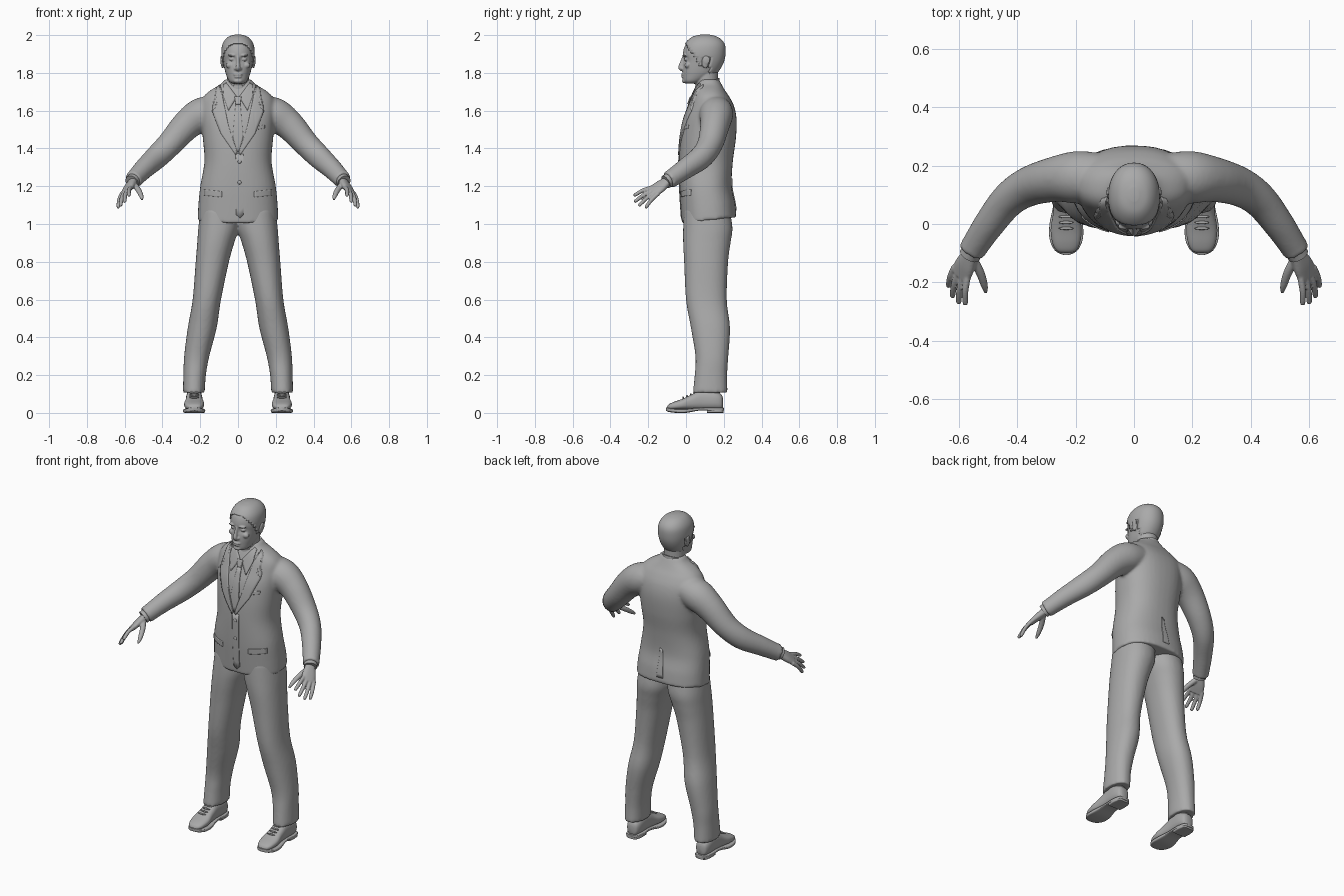
import bpy, bmesh, math
from mathutils import Vector, Matrix
from mathutils.bvhtree import BVHTree

cube = bpy.data.objects.get("Cube")
if cube:
    bpy.data.objects.remove(cube)

GREY = (0.4, 0.4, 0.4, 1)
mat = bpy.data.materials.new("plain grey")
mat.use_nodes = True
mat.diffuse_color = GREY
mat.node_tree.nodes["Principled BSDF"].inputs["Base Color"].default_value = GREY


# ---------- helpers ----------
def smooth_rows(rows, n=6):
    """Catmull-Rom interpolation of number tuples."""
    out = []
    for i in range(len(rows) - 1):
        a, b, c, d = (rows[min(max(i + k, 0), len(rows) - 1)] for k in (-1, 0, 1, 2))
        for t in (j / n for j in range(n)):
            out.append([q + t / 2 * (r - p + t * (2*p - 5*q + 4*r - s + t * (3*(q - r) + s - p)))
                        for p, q, r, s in zip(a, b, c, d)])
    return out + [list(rows[-1])]


def loft(bm, rings, e=2.0, sides=40):
    """Skin superellipse rings given as (centre, u axis, v axis)."""
    loops = []
    for c, u, v in rings:
        loop = []
        for i in range(sides):
            a = 2 * math.pi * i / sides
            p, q = (math.copysign(abs(f) ** (2 / e), f) for f in (math.cos(a), math.sin(a)))
            loop.append(bm.verts.new(Vector(c) + Vector(u) * p + Vector(v) * q))
        loops.append(loop)
    faces = [bm.faces.new(loops[0]), bm.faces.new(loops[-1])]
    for a, b in zip(loops, loops[1:]):
        for i in range(sides):
            j = (i + 1) % sides
            faces.append(bm.faces.new((a[i], a[j], b[j], b[i])))
    bmesh.ops.recalc_face_normals(bm, faces=faces)


def stack(bm, rows, e=2.0, tilt=0.0):
    """Upright form from rows of (z, x min, x max, y min, y max)."""
    rows = smooth_rows(rows)
    low, high = rows[0][0], rows[-1][0]
    rings = []
    for z, x0, x1, y0, y1 in rows:
        k = tilt * max(0, 1 - abs(z - low) / abs(high - low) * 3)
        rings.append((((x0 + x1) / 2, (y0 + y1) / 2, z), ((x1 - x0) / 2, 0, 0),
                      (0, (y1 - y0) / 2, k * (y1 - y0) / 2)))
    loft(bm, rings, e)


def sweep(bm, rows, width=(0, 0, 0), e=2.0, mirror=1, sides=24):
    """Tube from rows of (x, y, z, half width, half thickness)."""
    rows = smooth_rows(rows)
    pts = [Vector(r[:3]) for r in rows]
    rings = []
    for i, r in enumerate(rows):
        t = (pts[min(i + 1, len(pts) - 1)] - pts[max(i - 1, 0)]).normalized()
        w = Vector(width) if any(width) else t.cross(Vector((0, 0, 1)))
        w = (w - t * w.dot(t)).normalized()
        flip = Vector((mirror, 1, 1))
        rings.append((pts[i] * flip, w * r[3] * flip, t.cross(w) * r[4] * flip))
    loft(bm, rings, e, sides)


def blob(bm, c, r):
    m = Matrix.Translation(c) @ Matrix.Diagonal((*r, 1))
    bmesh.ops.create_uvsphere(bm, u_segments=20, v_segments=12, radius=1, matrix=m)


def finish(bm, name, mirror=False, voxel=0, relax=0, thick=0, angle=40):
    me = bpy.data.meshes.new(name)
    bm.to_mesh(me)
    bm.free()
    ob = bpy.data.objects.new(name, me)
    bpy.context.collection.objects.link(ob)
    me.materials.append(mat)
    if thick:
        s = ob.modifiers.new("thickness", "SOLIDIFY")
        s.thickness, s.offset = thick, 0
    if mirror:
        ob.modifiers.new("mirror", "MIRROR").use_mirror_merge = False
    if voxel:
        r = ob.modifiers.new("blend", "REMESH")
        r.mode, r.voxel_size, r.use_smooth_shade = "VOXEL", voxel, True
    if relax:
        s = ob.modifiers.new("relax", "SMOOTH")
        s.factor, s.iterations = 0.5, relax
    bpy.ops.object.select_all(action="DESELECT")
    ob.select_set(True)
    bpy.context.view_layer.objects.active = ob
    bpy.ops.object.shade_smooth_by_angle(angle=math.radians(angle))
    return ob


# ---------- jacket with sleeves ----------
bm = bmesh.new()
torso = [(1.02, .214, -.022, .268), (1.1, .21, -.028, .26), (1.2, .2, -.034, .242),
         (1.33, .178, -.036, .248), (1.45, .186, -.03, .264), (1.55, .195, -.014, .268),
         (1.62, .198, .012, .256), (1.67, .185, .03, .232), (1.705, .15, .044, .208),
         (1.74, .092, .06, .188), (1.765, .07, .07, .175)]
stack(bm, [(z, -w, w, a, b) for z, w, a, b in torso], 2.35, .11)
for side in (1, -1):
    sweep(bm, [(.1, .16, 1.605, .08, .075), (.19, .16, 1.58, .09, .09), (.27, .153, 1.525, .078, .08),
               (.36, .128, 1.425, .068, .068), (.43, .082, 1.355, .06, .064), (.495, 0, 1.295, .053, .055),
               (.545, -.075, 1.243, .047, .048), (.556, -.093, 1.232, .048, .049)], mirror=side)
jacket = finish(bm, "jacket", voxel=.009, relax=5)

# ---------- trousers ----------
bm = bmesh.new()
stack(bm, [(.108, .176, .292, .036, .22), (.2, .17, .289, .046, .218), (.3, .152, .285, .05, .224),
           (.45, .113, .266, .026, .233), (.6, .09, .24, 0, .216), (.8, .048, .224, -.01, .223),
           (.9, .02, .216, -.015, .236), (.98, -.005, .21, -.015, .246), (1.08, -.01, .198, -.01, .23)], 2.2)
finish(bm, "trousers", mirror=True, voxel=.009, relax=4)

# ---------- head and neck ----------
skull = [(1.743, .03, 0, .06), (1.757, .048, -.014, .09), (1.79, .063, -.018, .15), (1.82, .071, -.018, .176),
         (1.86, .078, -.015, .195), (1.9, .082, -.017, .202), (1.94, .078, -.007, .2),
         (1.968, .064, .014, .184), (1.987, .042, .042, .155), (1.996, .012, .08, .12)]
bm = bmesh.new()
stack(bm, [(z, -w, w, a, b) for z, w, a, b in skull], 2.15)
for v in bm.verts:                                   # eye sockets
    if v.co.y < .06:
        d = (abs(v.co.x) - .033) ** 2 + (v.co.z - 1.873) ** 2
        v.co.y += .014 * math.exp(-d / .0003)
sweep(bm, [(0, .115, 1.66, .066, .062), (0, .11, 1.74, .06, .06), (0, .105, 1.84, .06, .065)], (1, 0, 0))
sweep(bm, [(0, -.006, 1.895, .008, .01), (0, -.02, 1.855, .009, .012), (0, -.029, 1.828, .013, .012),
           (0, -.02, 1.815, .01, .008)], (1, 0, 0))
blob(bm, (0, -.016, 1.792), (.025, .01, .006))       # upper lip
blob(bm, (0, -.015, 1.779), (.021, .01, .006))       # lower lip
blob(bm, (0, -.008, 1.757), (.024, .013, .012))      # chin
for s in (1, -1):
    blob(bm, (s * .012, -.018, 1.822), (.009, .01, .008))     # nostril
    blob(bm, (s * .033, .001, 1.872), (.015, .011, .008))     # eye
    blob(bm, (s * .032, -.008, 1.893), (.024, .012, .006))    # brow
    blob(bm, (s * .045, .008, 1.84), (.02, .016, .016))       # cheek
    blob(bm, (s * .082, .102, 1.857), (.009, .019, .033))     # ear
    blob(bm, (s * .089, .108, 1.868), (.005, .02, .024))      # ear rim
finish(bm, "head", voxel=.004, relax=3)

# ---------- hair ----------
bm = bmesh.new()
stack(bm, [(z + .004, -w - .004, w + .004, a - .002, b + .005) for z, w, a, b in skull], 2.15)
drop = [f for f in bm.faces for c in [f.calc_center_median()]
        if c.z < 1.79 or c.z < 1.945 - 1.5 * (c.y - .005) or
        (c.z < 1.885 and .085 < c.y < .125)]
bmesh.ops.delete(bm, geom=drop, context="FACES")
finish(bm, "hair", thick=.005)

# ---------- hands ----------
bm = bmesh.new()
across = Vector((.7, .5, -.5)).normalized()
sweep(bm, [(.537, -.06, 1.253, .027, .022), (.556, -.1, 1.226, .028, .021),
           (.577, -.14, 1.196, .039, .019), (.595, -.178, 1.168, .042, .013)], across, 2.4)
knuckle = Vector((.591, -.162, 1.178))
tips = [(.578, -.278, 1.15), (.601, -.274, 1.117), (.623, -.252, 1.096), (.636, -.216, 1.085)]
for i, tip in enumerate(tips):
    a, b = knuckle + across * (.021 * i - .0315), Vector(tip)
    mid = a.lerp(b, .5) + Vector((.004, 0, .006))
    sweep(bm, [(*a, .0115, .0115), (*mid, .011, .0105), (*a.lerp(b, .92), .0095, .009), (*b, .004, .004)])
sweep(bm, [(.553, -.115, 1.213, .015, .015), (.527, -.165, 1.18, .015, .014),
           (.512, -.21, 1.148, .012, .011), (.507, -.236, 1.128, .005, .005)])
finish(bm, "hands", mirror=True, voxel=.004, relax=3)

# ---------- shirt cuffs ----------
bm = bmesh.new()
sweep(bm, [(.54, -.068, 1.248, .036, .036), (.562, -.107, 1.223, .037, .037)])
finish(bm, "shirt_cuffs", mirror=True)


# ---------- shoes ----------
def shoe_form(bm, rows, e, cx=.232):
    loft(bm, [((cx, y, (a + b) / 2), (w, 0, 0), (0, 0, (b - a) / 2))
              for y, w, a, b in smooth_rows(rows)], e)


bm = bmesh.new()
shoe_form(bm, [(.195, .018, .03, .08), (.185, .034, .018, .1), (.15, .043, .016, .118), (.08, .043, .016, .122),
               (.03, .046, .016, .098), (-.02, .053, .016, .074), (-.065, .047, .016, .058),
               (-.09, .034, .018, .046), (-.1, .016, .02, .034)], 2.5)
for i in range(4):                                   # laces
    y = .045 - .02 * i
    blob(bm, (.232, y, .107 - .0085 * i), (.026, .005, .005))
finish(bm, "shoe_uppers", mirror=True)
bm = bmesh.new()
shoe_form(bm, [(.2, .02, .012, .026), (.19, .037, .01, .028), (.14, .046, .01, .028), (.07, .044, .012, .027),
               (0, .057, 0, .022), (-.05, .057, 0, .022), (-.085, .043, .004, .025),
               (-.1, .025, .008, .028), (-.106, .008, .012, .028)], 5)
shoe_form(bm, [(.198, .022, 0, .02), (.187, .038, 0, .02), (.15, .045, 0, .02), (.11, .043, 0, .02)], 5)
finish(bm, "shoe_soles", mirror=True)
bm = bmesh.new()
stack(bm, [(.08, .193, .271, .07, .18), (.2, .198, .268, .08, .18)])
finish(bm, "socks", mirror=True)

# ---------- tailoring plates laid on the jacket ----------
surface = BVHTree.FromObject(jacket, bpy.context.evaluated_depsgraph_get())


def plate(name, outline, mirror=False, thick=.008, front=-1):
    bm = bmesh.new()
    bm.faces.new([bm.verts.new((x, front, z)) for x, z in outline])
    bmesh.ops.triangulate(bm, faces=bm.faces[:])
    for _ in range(3):
        bmesh.ops.subdivide_edges(bm, edges=bm.edges[:], cuts=1, use_grid_fill=True)
    for v in bm.verts:
        hit = surface.ray_cast(v.co, Vector((0, -front, 0)))[0]
        if hit is None:
            hit = surface.find_nearest(Vector((v.co.x, .1, v.co.z)))[0]
        v.co = hit
    finish(bm, name, mirror, thick=thick)


plate("lapels", [(.092, 1.735), (.112, 1.72), (.125, 1.63), (.105, 1.625), (.135, 1.595), (.09, 1.48),
                 (.012, 1.365), (.004, 1.375), (.05, 1.52), (.075, 1.64)], True, .014)
plate("shirt_collar", [(.006, 1.672), (.06, 1.745), (.075, 1.735), (.078, 1.68), (.05, 1.6)], True, .012)
plate("tie_knot", [(-.018, 1.672), (.018, 1.672), (.012, 1.632), (-.012, 1.632)], thick=.022)
plate("tie", [(-.012, 1.635), (.012, 1.635), (.028, 1.46), (.004, 1.38), (-.004, 1.38), (-.028, 1.46)])
plate("front_edge", [(-.012, 1.375), (.03, 1.37), (.03, 1.05), (.01, 1.03), (-.01, 1.05)], thick=.007)
plate("pocket_flaps", [(.085, 1.172), (.178, 1.182), (.178, 1.152), (.085, 1.142)], True)
plate("breast_pocket", [(.085, 1.515), (.14, 1.525), (.14, 1.507), (.085, 1.497)], thick=.006)
plate("back_vent", [(-.012, 1.23), (.004, 1.24), (.012, 1.07), (-.03, 1.07)], thick=.008, front=1)

# ---------- neckband and buttons ----------
bm = bmesh.new()
loft(bm, [((0, .115, 1.69), (.078, 0, 0), (0, .068, .02)), ((0, .113, 1.752), (.068, 0, 0), (0, .064, .022))])
finish(bm, "neckband")
bm = bmesh.new()
for z in (1.33, 1.22):
    y = surface.ray_cast(Vector((.008, -1, z)), Vector((0, 1, 0)))[0].y
    blob(bm, (.008, y - .003, z), (.01, .005, .01))
finish(bm, "jacket_buttons")
